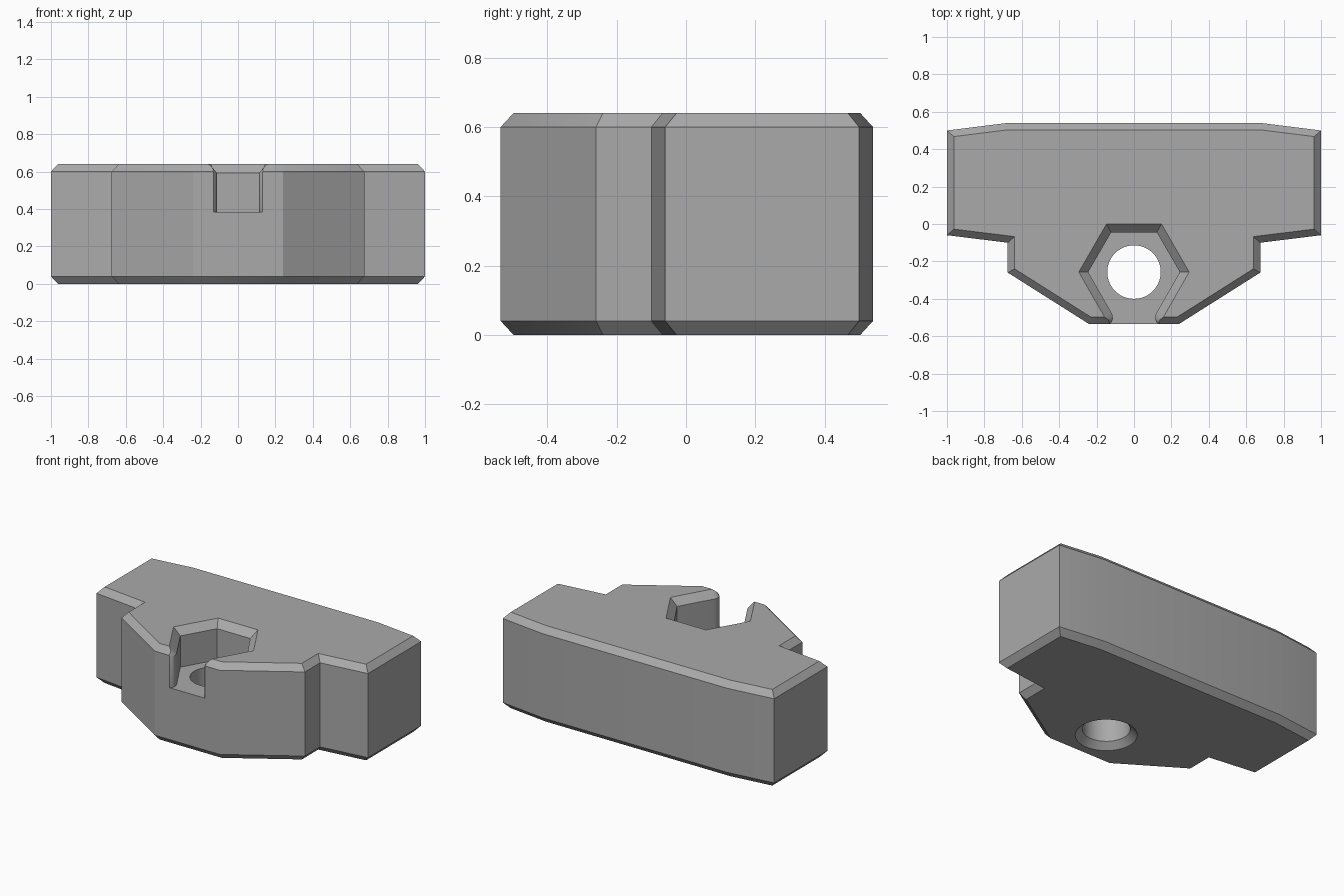
import bpy
import bmesh
import math

HEIGHT, BEVEL = 0.64, 0.04
FLOOR, HOLE_Y = 0.385, -0.257

if "Cube" in bpy.data.objects:
    bpy.data.objects.remove(bpy.data.objects["Cube"])

grey = bpy.data.materials.new("mid grey")
grey.use_nodes = True
colour = (0.4, 0.4, 0.4, 1)
grey.diffuse_color = colour
grey.node_tree.nodes["Principled BSDF"].inputs["Base Color"].default_value = colour


def mirrored(half):
    """Closed outline, counter-clockwise, from its +x half listed front to back."""
    return half + [(-x, y) for x, y in reversed(half)]


def inset(points, d):
    """Move every side of a counter-clockwise outline inwards by d."""
    result = []
    for i, (x, y) in enumerate(points):
        (px, py), (nx, ny) = points[i - 1], points[(i + 1) % len(points)]
        a = math.atan2(y - py, x - px) + math.pi / 2
        b = math.atan2(ny - y, nx - x) + math.pi / 2
        k = d / (1 + math.cos(a - b))
        result.append((x + k * (math.cos(a) + math.cos(b)),
                       y + k * (math.sin(a) + math.sin(b))))
    return result


def circle(r, n=64):
    return [(r * math.cos(2 * math.pi * i / n), HOLE_Y + r * math.sin(2 * math.pi * i / n))
            for i in range(n)]


def loft(name, layers):
    """Solid through stacked outlines given as (z, points)."""
    bm = bmesh.new()
    rings = [[bm.verts.new((x, y, z)) for x, y in pts] for z, pts in layers]
    n = len(rings[0])
    bm.faces.new(rings[0][::-1])
    bm.faces.new(rings[-1])
    for low, high in zip(rings, rings[1:]):
        for i in range(n):
            j = (i + 1) % n
            bm.faces.new((low[i], low[j], high[j], high[i]))
    bmesh.ops.recalc_face_normals(bm, faces=bm.faces)
    mesh = bpy.data.meshes.new(name)
    bm.to_mesh(mesh)
    bm.free()
    mesh.materials.append(grey)
    obj = bpy.data.objects.new(name, mesh)
    bpy.context.collection.objects.link(obj)
    return obj


# Body with bevelled top and bottom rims
outline = mirrored([(0.24, -0.535), (0.675, -0.26), (0.675, -0.1), (1, -0.06),
                    (1, 0.5), (0.68, 0.54)])
rim = inset(outline, BEVEL * 0.92)
body = loft("clamp_body", [(0, rim), (BEVEL, outline),
                           (HEIGHT - BEVEL, outline), (HEIGHT, rim)])

# Hexagonal nut pocket with a rounded mouth through the front
pocket = mirrored([(0.19, -0.6), (0.13, -0.535), (0.118, -0.522), (0.113, -0.505),
                   (0.115, -0.487), (0.124, -0.468), (0.245, HOLE_Y), (0.122, -0.045)])
flare = mirrored([(0.19, -0.6), (0.16, -0.54), (0.153, -0.525), (0.152, -0.515),
                  (0.154, -0.506), (0.158, -0.497), (0.295, HOLE_Y), (0.147, 0)])
pocket_cutter = loft("pocket_cutter", [(FLOOR, pocket), (HEIGHT - 0.047, pocket),
                                       (HEIGHT, flare), (HEIGHT + 0.1, flare)])

# Bolt hole, countersunk underneath
wide, narrow = circle(0.185), circle(0.143)
hole_cutter = loft("hole_cutter", [(-0.1, wide), (0, wide), (BEVEL, narrow),
                                   (FLOOR + 0.1, narrow)])

bpy.context.view_layer.objects.active = body
for cutter in (pocket_cutter, hole_cutter):
    cutter.hide_render = True
    mod = body.modifiers.new("cut", "BOOLEAN")
    mod.operation = "DIFFERENCE"
    mod.solver = "EXACT"
    mod.object = cutter
    bpy.ops.object.modifier_apply(modifier=mod.name)
    bpy.data.objects.remove(cutter)

bpy.ops.object.select_all(action="DESELECT")
body.select_set(True)
bpy.ops.object.shade_smooth_by_angle(angle=math.radians(30))
